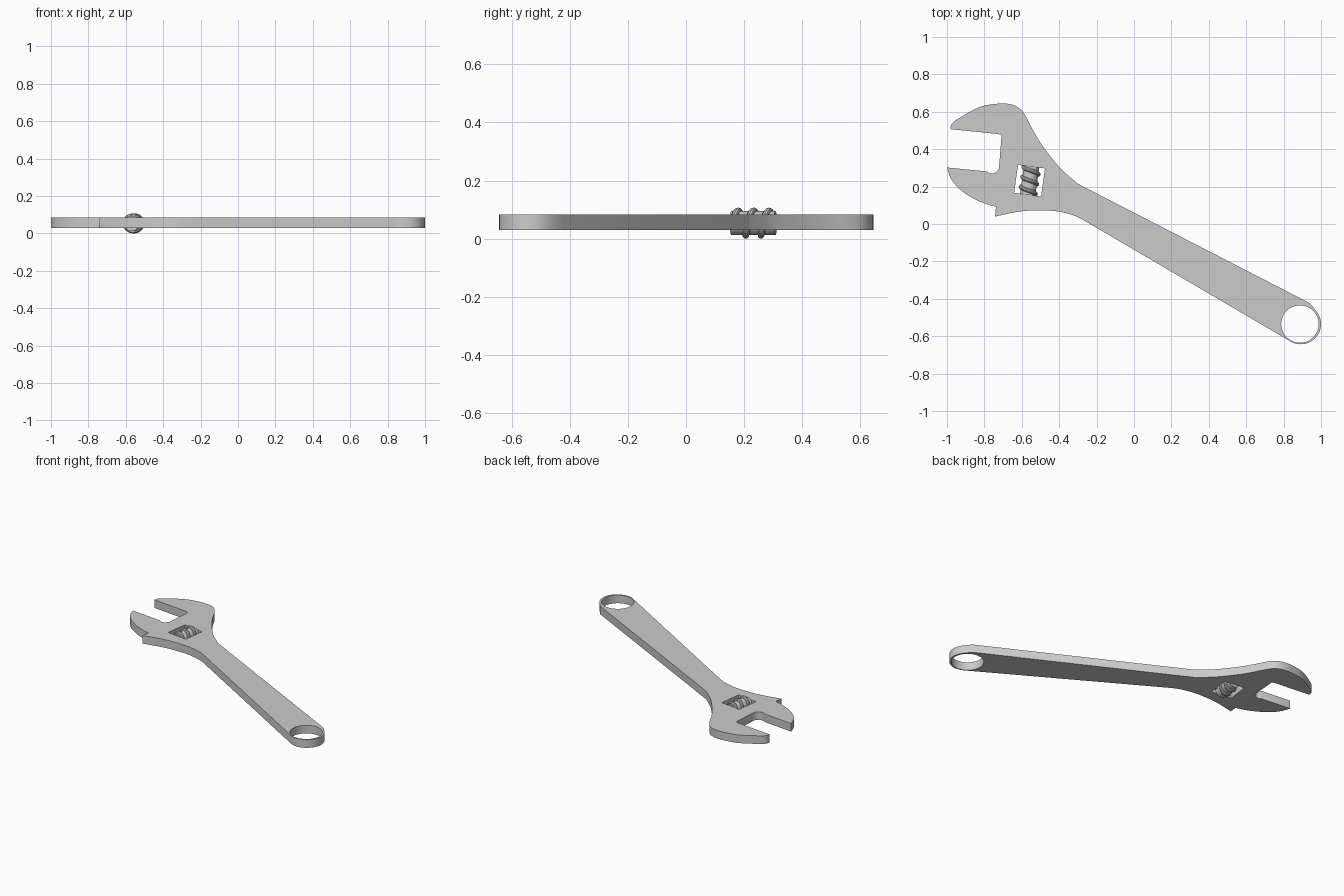
import bpy
from math import sin, cos, pi, radians
from mathutils import Vector

if "Cube" in bpy.data.objects:
    bpy.data.objects.remove(bpy.data.objects["Cube"])


def smooth(pts, n=4):
    """Catmull-Rom run through a few control points."""
    p = [Vector(q) for q in pts]
    p = [p[0]] + p + [p[-1]]
    out = []
    for a, b, c, d in zip(p, p[1:], p[2:], p[3:]):
        for i in range(n):
            t = i / n
            out.append(0.5 * (2 * b + (c - a) * t + (2 * a - 5 * b + 4 * c - d) * t * t
                              + (3 * b - a - 3 * c + d) * t ** 3))
    return out + [p[-1]]


def arc(cx, cy, r, a0, a1, n):
    return [(cx + r * cos(radians(a0 + (a1 - a0) * i / n)),
             cy + r * sin(radians(a0 + (a1 - a0) * i / n))) for i in range(n + 1)]


def new_curve(name, dims, loops, closed):
    cu = bpy.data.curves.new(name, 'CURVE')
    cu.dimensions = dims
    for pts in loops:
        sp = cu.splines.new('POLY')
        sp.points.add(len(pts) - 1)
        for q, co in zip(sp.points, pts):
            q.co = (co[0], co[1], co[2] if len(co) > 2 else 0, 1)
        sp.use_cyclic_u = closed
    ob = bpy.data.objects.new(name, cu)
    bpy.context.collection.objects.link(ob)
    return ob


def finish(ob):
    bpy.ops.object.select_all(action='DESELECT')
    bpy.context.view_layer.objects.active = ob
    ob.select_set(True)
    if ob.type == 'CURVE':
        bpy.ops.object.convert(target='MESH')
    bpy.ops.object.shade_smooth_by_angle(angle=radians(30))


# Wrench body: outline with worm slot and hanging hole, extruded
upper_jaw = smooth([(-.982, .507), (-.973, .537), (-.93, .569), (-.824, .626), (-.717, .644),
                    (-.647, .637), (-.604, .610), (-.572, .564), (-.535, .492), (-.48, .405),
                    (-.40, .305), (-.353, .26), (-.30, .215)])
handle_end = [(.94, -.423)] + arc(.892, -.535, .108, 40, -118, 24)
neck = smooth([(-.257, .013), (-.315, .043), (-.406, .067), (-.50, .073), (-.61, .067), (-.743, .04)])
lower_jaw = smooth([(-.738, .094), (-.77, .10), (-.85, .132), (-.93, .184), (-.979, .243), (-1, .302)])
mouth = smooth([(-.786, .281), (-.765, .27), (-.738, .277), (-.722, .297)]) \
    + smooth([(-.709, .463), (-.711, .475), (-.725, .481)])
outline = upper_jaw + handle_end + neck + lower_jaw + mouth
slot = [(-.620, .316), (-.476, .297), (-.497, .147), (-.641, .166)]
hole = arc(.887, -.535, .1, 0, 352.5, 47)

body = new_curve("wrench_body", '2D', [outline, slot, hole], True)
body.data.fill_mode = 'BOTH'
body.data.extrude = 0.0275
body.location.z = 0.0565
finish(body)

# Adjusting worm: core cylinder lying in the slot
centre = Vector((-.558, .232, .0535))
axis = Vector((.14, .99, 0)).normalized()
side = Vector((axis.y, -axis.x, 0))
length = .153
bpy.ops.mesh.primitive_cylinder_add(vertices=32, radius=.041, depth=length, location=centre)
core = bpy.context.object
core.name = "worm_core"
core.rotation_euler = axis.to_track_quat('Z', 'Y').to_euler()
finish(core)

# Worm thread: rounded helix round the core
turns, steps = 2.5, 24
helix = []
for i in range(int(turns * steps) + 1):
    t = 2 * pi * i / steps
    helix.append(centre + axis * (length - .02) * (i / (turns * steps) - .5)
                 + (side * cos(t) + Vector((0, 0, sin(t)))) * .0425)
thread = new_curve("worm_thread", '3D', [helix], False)
thread.data.bevel_depth = .011
thread.data.bevel_resolution = 3
thread.data.use_fill_caps = True
finish(thread)
